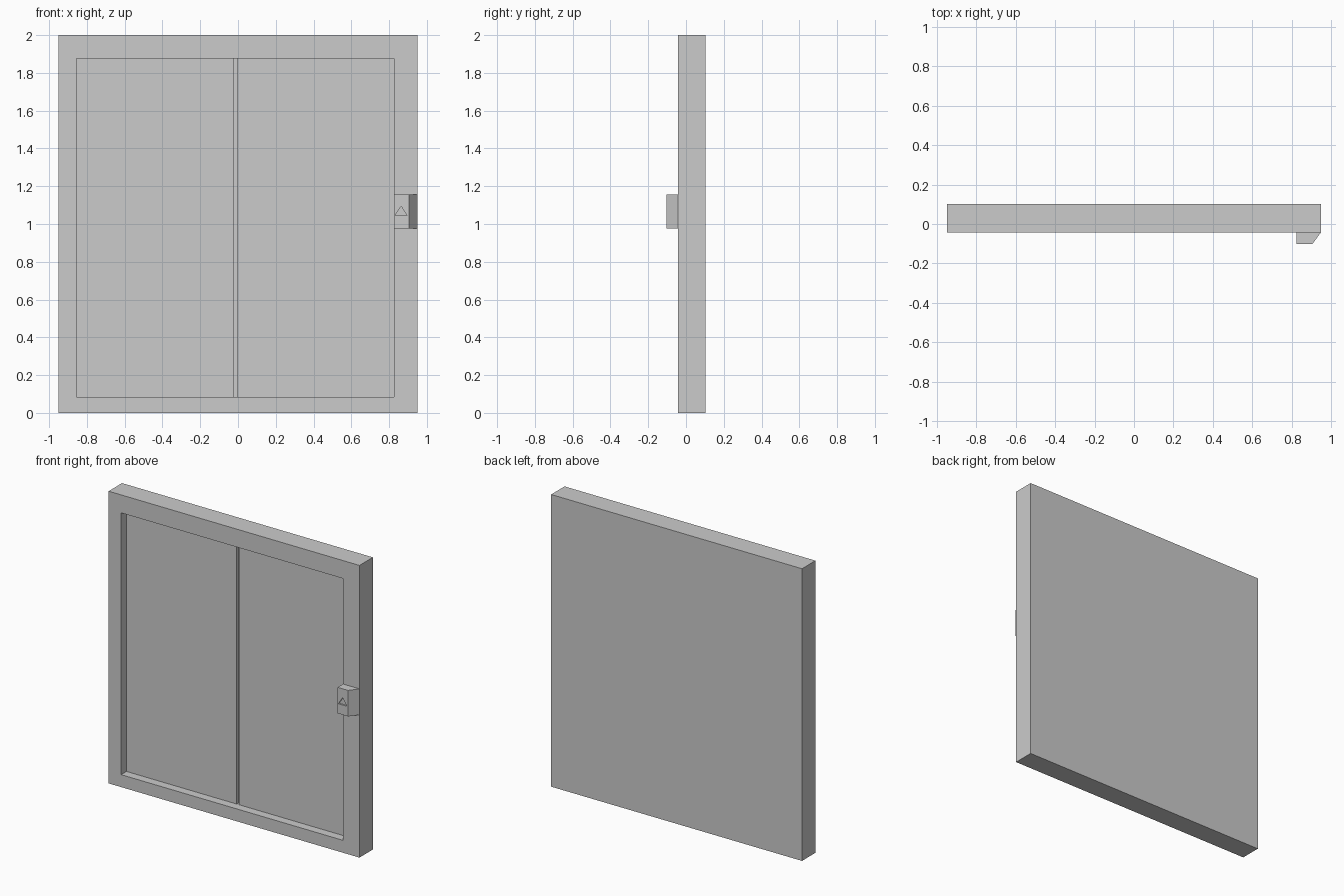
import bpy, bmesh
from mathutils import Vector

if "Cube" in bpy.data.objects:
    bpy.data.objects.remove(bpy.data.objects["Cube"])


def prism(name, profile, direction):
    """Extrude a closed 3D outline along a direction into a solid."""
    bm = bmesh.new()
    face = bm.faces.new([bm.verts.new(p) for p in profile])
    result = bmesh.ops.extrude_face_region(bm, geom=[face])
    moved = [g for g in result["geom"] if isinstance(g, bmesh.types.BMVert)]
    bmesh.ops.translate(bm, verts=moved, vec=Vector(direction))
    bmesh.ops.recalc_face_normals(bm, faces=bm.faces)
    mesh = bpy.data.meshes.new(name)
    bm.to_mesh(mesh)
    bm.free()
    obj = bpy.data.objects.new(name, mesh)
    bpy.context.collection.objects.link(obj)
    return obj


def cut(target, cutter):
    """Subtract the cutter, apply, and discard it."""
    mod = target.modifiers.new("cut", 'BOOLEAN')
    mod.operation = 'DIFFERENCE'
    mod.solver = 'EXACT'
    mod.object = cutter
    bpy.context.view_layer.objects.active = target
    bpy.ops.object.modifier_apply(modifier=mod.name)
    bpy.data.objects.remove(cutter, do_unlink=True)


FRONT, BACK, DOOR, GAP = -0.043, 0.102, 0.015, 0.035

# Door frame block
frame = prism("door_frame", [(-0.95, FRONT, 0), (0.95, FRONT, 0),
                             (0.95, BACK, 0), (-0.95, BACK, 0)], (0, 0, 2))

# Recess for the two sliding doors, with the narrow gap between them
left, right, g0, g1, z0 = -0.855, 0.826, -0.02, -0.003, 0.085
recess = [(left, -0.3), (right, -0.3), (right, DOOR), (g1, DOOR),
          (g1, GAP), (g0, GAP), (g0, DOOR), (left, DOOR)]
cut(frame, prism("recess_cutter", [(x, y, z0) for x, y in recess], (0, 0, 1.792)))

# Call panel with a slanted outer side
panel_profile = [(0.826, FRONT), (0.826, -0.102), (0.905, -0.102), (0.949, FRONT)]
panel = prism("call_panel", [(x, y, 0.977) for x, y in panel_profile], (0, 0, 0.178))

# Sunken triangular arrow button
arrow = [(0.831, 1.044), (0.896, 1.044), (0.8635, 1.094)]
cut(panel, prism("arrow_cutter", [(x, -0.2, z) for x, z in arrow], (0, 0.108, 0)))
